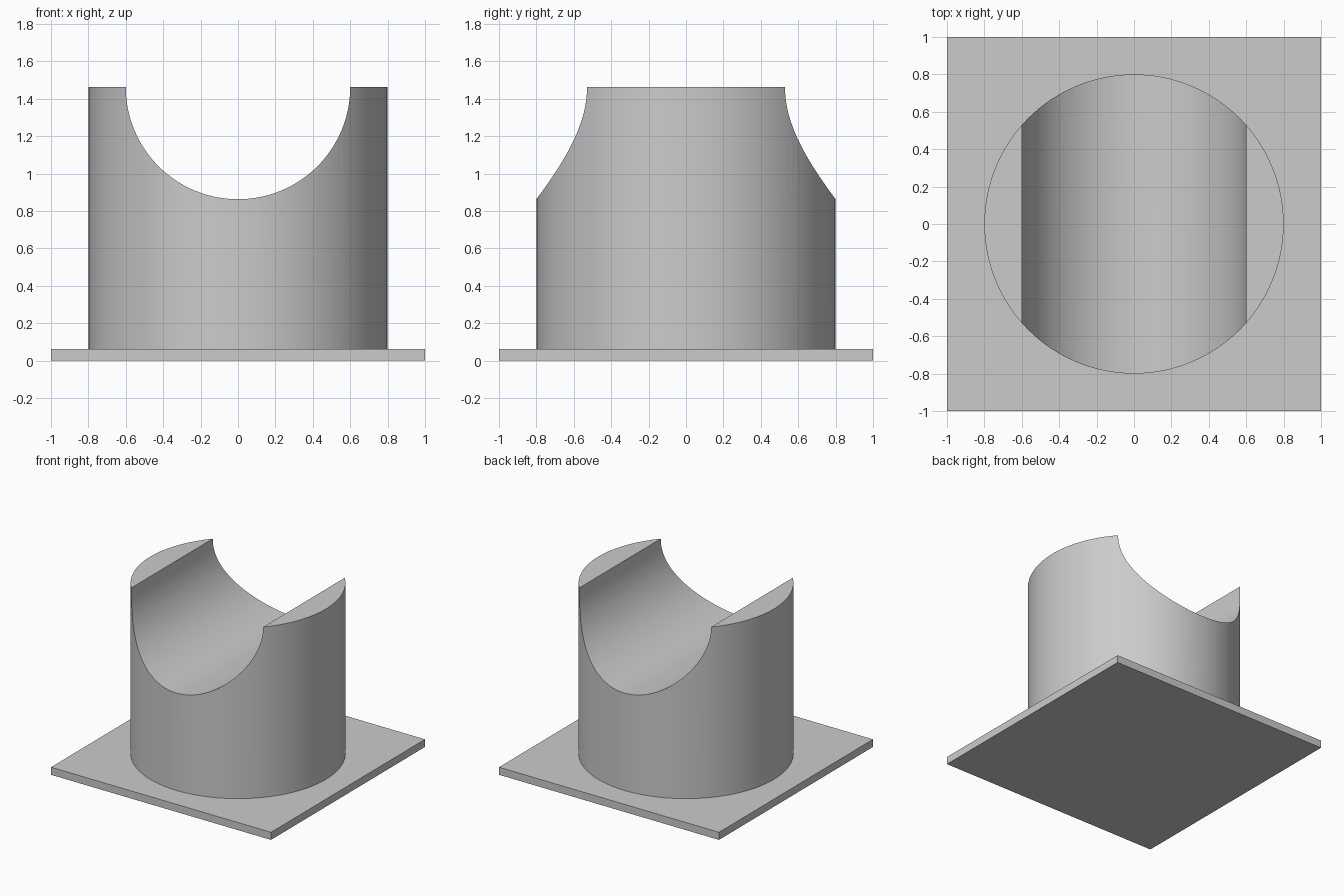
import bpy
import math

default = bpy.data.objects.get("Cube")
if default:
    bpy.data.objects.remove(default, do_unlink=True)

BASE_H = 0.0625
TOP = 1.4625
POST_R = 0.8
SADDLE_R = 0.6
SEGMENTS = 128

grey = bpy.data.materials.new("light_grey")
grey.use_nodes = True
colour = (0.6, 0.6, 0.6, 1)
grey.diffuse_color = colour
grey.node_tree.nodes["Principled BSDF"].inputs["Base Color"].default_value = colour


def finish(name):
    obj = bpy.context.object
    obj.name = name
    obj.data.materials.append(grey)
    return obj


def cylinder(name, radius, depth, location, rotation=(0, 0, 0)):
    bpy.ops.mesh.primitive_cylinder_add(vertices=SEGMENTS, radius=radius, depth=depth,
                                        location=location, rotation=rotation)
    return finish(name)


# Square base plate
bpy.ops.mesh.primitive_cube_add(size=1, location=(0, 0, BASE_H / 2))
base = finish("base_plate")
base.scale = (2, 2, BASE_H)
bpy.ops.object.transform_apply(location=False, rotation=False, scale=True)

# Round post standing on the plate
post = cylinder("saddle_post", POST_R, TOP - BASE_H, (0, 0, (TOP + BASE_H) / 2))

# Half-round saddle cut along the front-to-back axis
cutter = cylinder("saddle_cutter", SADDLE_R, 3, (0, 0, TOP), (math.pi / 2, 0, 0))
cutter.hide_render = True
cut = post.modifiers.new("saddle_cut", 'BOOLEAN')
cut.operation = 'DIFFERENCE'
cut.solver = 'EXACT'
cut.object = cutter

bpy.ops.object.select_all(action='DESELECT')
post.select_set(True)
bpy.context.view_layer.objects.active = post
bpy.ops.object.modifier_apply(modifier=cut.name)
bpy.data.objects.remove(cutter, do_unlink=True)
bpy.ops.object.shade_smooth_by_angle(angle=math.radians(30))
